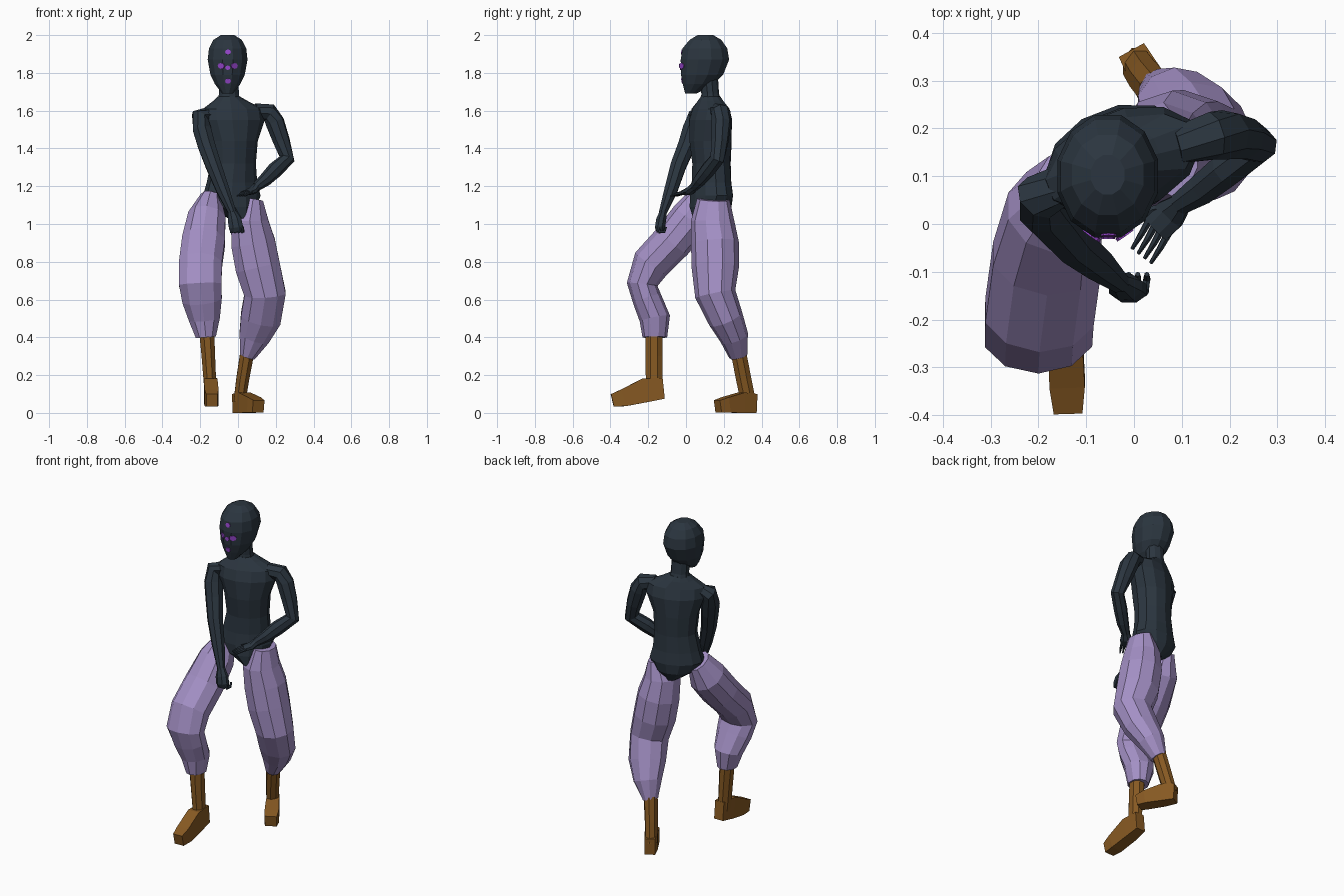
import bpy, bmesh, math
from mathutils import Vector
from mathutils.bvhtree import BVHTree


def material(name, rgb):
    m = bpy.data.materials.new(name)
    m.diffuse_color = (*rgb, 1)
    return m


NAVY = material("dark navy", (0.024, 0.036, 0.050))
LILAC = material("lilac", (0.37, 0.28, 0.56))
BROWN = material("brown leather", (0.24, 0.10, 0.016))
PURPLE = material("bright purple", (0.30, 0.06, 0.60))


def finish(name, bm, mat):
    bmesh.ops.recalc_face_normals(bm, faces=bm.faces)
    me = bpy.data.meshes.new(name)
    bm.to_mesh(me)
    bm.free()
    me.materials.append(mat)
    ob = bpy.data.objects.new(name, me)
    bpy.context.collection.objects.link(ob)
    return ob


def loft(name, rings, mat, sides=8, right=(1, 0, 0), level=False):
    """Skin rings (x, y, z, half width, half depth) set square to the path."""
    bm = bmesh.new()
    pts = [Vector(r[:3]) for r in rings]
    grow = 1 / math.cos(math.pi / sides) if sides < 6 else 1.02
    loops = []
    for i, r in enumerate(rings):
        t = pts[min(i + 1, len(pts) - 1)] - pts[max(i - 1, 0)]
        t = Vector((0, 0, 1)) if level else t.normalized()
        u = Vector(right)
        u = (u - t * u.dot(t)).normalized()
        v = t.cross(u)
        loop = []
        for k in range(sides):
            a = 2 * math.pi * (k + 0.5) / sides
            loop.append(bm.verts.new(pts[i] + (u * r[3] * math.cos(a) + v * r[4] * math.sin(a)) * grow))
        loops.append(loop)
    for p, q in zip(loops, loops[1:]):
        for k in range(sides):
            n = (k + 1) % sides
            bm.faces.new((p[k], p[n], q[n], q[k]))
    bm.faces.new(loops[0])
    bm.faces.new(loops[-1])
    return finish(name, bm, mat)


# Head, chin to crown
head = loft("head", [
    (-.055, .025, 1.69, .028, .030),
    (-.055, .065, 1.74, .068, .083),
    (-.055, .085, 1.79, .092, .113),
    (-.055, .100, 1.87, .107, .130),
    (-.055, .100, 1.93, .100, .120),
    (-.055, .103, 1.975, .076, .085),
    (-.055, .103, 2.0, .036, .042)], NAVY, 12, level=True)

# Face marks: thin plates laid on the head surface
tree = BVHTree.FromPolygons([v.co for v in head.data.vertices],
                            [p.vertices for p in head.data.polygons])
for name, x, z, rx, rz in [("forehead_mark", -.053, 1.91, .016, .014),
                           ("left_eye_mark", -.020, 1.837, .021, .016),
                           ("right_eye_mark", -.088, 1.837, .021, .016),
                           ("nose_mark", -.054, 1.827, .014, .012),
                           ("mouth_mark", -.053, 1.757, .016, .014)]:
    hit, nor, _, _ = tree.ray_cast(Vector((x, -1, z)), Vector((0, 1, 0)))
    side = Vector((1, 0, 0))
    side = (side - nor * side.dot(nor)).normalized()
    up = nor.cross(side)
    bm = bmesh.new()
    rims = [[bm.verts.new(hit + nor * d + side * rx * math.cos(k * math.pi / 4)
                          + up * rz * math.sin(k * math.pi / 4)) for k in range(8)]
            for d in (-.003, .004)]
    for rim in rims:
        bm.faces.new(rim)
    for k in range(8):
        n = (k + 1) % 8
        bm.faces.new((rims[0][k], rims[0][n], rims[1][n], rims[1][k]))
    finish(name, bm, PURPLE)

# Torso turned to its right, pelvis to neck
loft("torso", [
    (.000, .120, 1.03, .045, .085),
    (-.025, .130, 1.09, .120, .108),
    (-.033, .135, 1.15, .155, .108),
    (-.032, .135, 1.22, .135, .100),
    (-.025, .135, 1.32, .120, .098),
    (-.025, .130, 1.44, .130, .108),
    (-.025, .130, 1.55, .170, .105),
    (-.025, .130, 1.61, .165, .085),
    (-.040, .130, 1.65, .095, .065),
    (-.048, .130, 1.675, .058, .050)], NAVY, 12, (.93, .36, 0), True)
loft("neck", [
    (-.048, .135, 1.64, .064, .055),
    (-.048, .128, 1.69, .054, .046),
    (-.050, .120, 1.78, .054, .048)], NAVY, 10, level=True)

# Arms
loft("right_arm", [
    (-.130, .095, 1.59, .040, .040),
    (-.200, .055, 1.565, .050, .050),
    (-.190, .030, 1.50, .053, .050),
    (-.168, .005, 1.42, .050, .048),
    (-.130, -.040, 1.31, .044, .044),
    (-.080, -.080, 1.18, .037, .037),
    (-.030, -.123, 1.06, .022, .022)], NAVY, 8, (.7, .7, 0))
loft("left_arm", [
    (.090, .165, 1.60, .040, .040),
    (.165, .185, 1.59, .050, .048),
    (.195, .187, 1.54, .052, .050),
    (.230, .180, 1.44, .045, .045),
    (.260, .165, 1.345, .038, .042),
    (.195, .115, 1.285, .038, .042),
    (.145, .075, 1.235, .034, .035),
    (.095, .042, 1.195, .024, .024)], NAVY, 8, (.6, -.8, 0))

# Hands: one closed, one open
loft("right_hand", [
    (-.032, -.120, 1.065, .022, .020),
    (-.018, -.132, 1.02, .038, .028),
    (-.010, -.138, .98, .040, .028),
    (-.008, -.136, .958, .028, .020)], NAVY, 8)
loft("left_hand", [
    (.100, .045, 1.20, .022, .022),
    (.075, .020, 1.175, .036, .020),
    (.045, -.010, 1.165, .034, .014)], NAVY, 8, (.6, -.8, 0))
for i in range(4):
    x = -.038 + .019 * i
    loft(f"right_finger_{i + 1}", [
        (x, -.145, .985, .009, .009), (x + .004, -.140, .957, .009, .009),
        (x + .008, -.115, .960, .008, .008), (x + .008, -.105, .985, .005, .005)], NAVY, 6)
    bx, by = .028 + .013 * i, .006 - .010 * i
    loft(f"left_finger_{i + 1}", [
        (bx + .008, by + .01, 1.168, .009, .009),
        (bx - .012, by - .026, 1.160, .007, .007),
        (bx - .032, by - .058, 1.148, .004, .004)], NAVY, 6)
loft("left_thumb", [(.070, .035, 1.18, .010, .010), (.040, .030, 1.17, .009, .009),
                    (.015, .010, 1.165, .005, .005)], NAVY, 6, (0, 1, 0))

# Baggy trouser legs
loft("right_trouser_leg", [
    (-.145, .085, 1.14, .055, .075),
    (-.165, .030, 1.035, .102, .108),
    (-.182, -.070, .91, .117, .104),
    (-.198, -.185, .79, .117, .100),
    (-.200, -.232, .68, .116, .080),
    (-.190, -.205, .60, .108, .076),
    (-.178, -.165, .50, .085, .080),
    (-.170, -.165, .40, .055, .064)], LILAC, 10)
loft("left_trouser_leg", [
    (.080, .145, 1.13, .055, .085),
    (.062, .140, 1.02, .102, .112),
    (.080, .153, .90, .120, .124),
    (.105, .155, .77, .122, .123),
    (.143, .155, .63, .113, .106),
    (.120, .210, .50, .110, .092),
    (.085, .255, .40, .083, .075),
    (.050, .277, .30, .042, .048)], LILAC, 10)

# Boots: shaft plus blocky foot
loft("right_boot_shaft", [
    (-.165, -.170, .42, .042, .048), (-.157, -.170, .30, .038, .048),
    (-.146, -.168, .12, .034, .046)], BROWN, 8)
loft("right_boot_foot", [
    (-.145, -.118, .130, .030, .055), (-.145, -.215, .120, .036, .064),
    (-.140, -.330, .080, .037, .046), (-.138, -.390, .066, .030, .034)], BROWN, 4)
loft("left_boot_shaft", [
    (.049, .278, .32, .039, .043), (.025, .305, .18, .036, .043),
    (.008, .330, .06, .033, .042)], BROWN, 8)
loft("left_boot_foot", [
    (-.004, .362, .050, .030, .050), (.033, .295, .054, .037, .054),
    (.084, .212, .042, .040, .041), (.108, .168, .034, .034, .033)], BROWN, 4, (.85, .53, 0))
